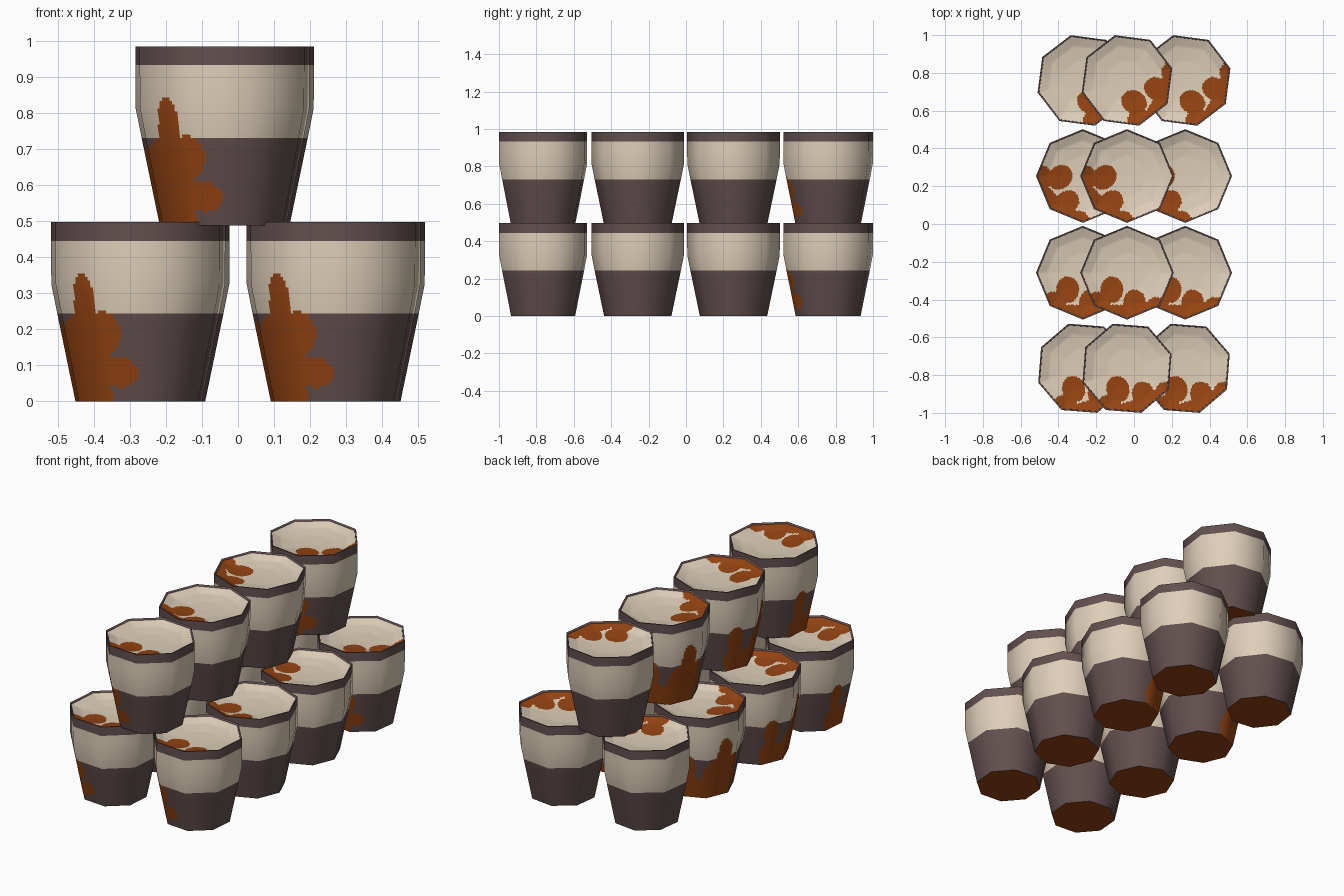
import bpy
import bmesh
import math
from mathutils import Vector

if "Cube" in bpy.data.objects:
    bpy.data.objects.remove(bpy.data.objects["Cube"])

SIDES, FINE, HEIGHT = 8, 18, 0.497
STEP = math.tau / SIDES


def material(name, rgb):
    mat = bpy.data.materials.new(name)
    mat.use_nodes = True
    mat.diffuse_color = (*rgb, 1)
    bsdf = mat.node_tree.nodes["Principled BSDF"]
    bsdf.inputs["Base Color"].default_value = (*rgb, 1)
    bsdf.inputs["Roughness"].default_value = 0.8
    return mat


CREAM, BROWN, RUST = range(3)
materials = [material("cream glaze", (0.73, 0.62, 0.48)),
             material("dark brown glaze", (0.125, 0.079, 0.079)),
             material("rust stain", (0.30, 0.057, 0.006))]

# Stain outlines as unions of ellipses: (centre, centre, radius, radius)
SIDE_STAIN = [(207, 0.26, 11, 0.095), (200, 0.12, 27, 0.125), (224, 0.19, 13, 0.06),
              (235, 0.08, 15, 0.042), (150, 0.19, 12, 0.085), (150, 0.06, 19, 0.09),
              (180, 0, 48, 0.12)]
TOP_STAIN = [(-0.08, -0.09, 0.06, 0.07), (0.04, -0.16, 0.06, 0.07),
             (-0.15, -0.16, 0.06, 0.06), (0.16, -0.18, 0.06, 0.05)]


def stained(a, b, blobs):
    return any(((a - u) / ru) ** 2 + ((b - v) / rv) ** 2 < 1 for u, v, ru, rv in blobs)


def columns(fine_facets):
    """Positions round the octagon in facet units, dense on the stained facets."""
    out = []
    for k in range(SIDES):
        n = FINE if k in fine_facets else 1
        out += [k + i / n for i in range(n)]
    return out


def rim_point(s, radius, z):
    """Point on a straight-sided octagon at position s."""
    k = math.floor(s)
    a, b = (Vector((math.cos(j * STEP), math.sin(j * STEP), 0)) for j in (k, k + 1))
    return a.lerp(b, s - k) * radius + Vector((0, 0, z))


def loft(bm, cols, rings, colour):
    """Skin a stack of octagon rings; colour each face by its centre."""
    grid = [[bm.verts.new(rim_point(s, r, z)) for s in cols] for r, z in rings]
    n = len(cols)
    for low, high in zip(grid, grid[1:]):
        for i in range(n):
            j = (i + 1) % n
            face = bm.faces.new((low[i], low[j], high[j], high[i]))
            end = cols[j] if j else SIDES
            face.material_index = colour(face.calc_center_median(), (cols[i] + end) / 2)
    return grid


def resample(profile, counts):
    """Divide each profile segment evenly."""
    out = [profile[0]]
    for (r0, z0), (r1, z1), n in zip(profile, profile[1:], counts):
        out += [(r0 + (r1 - r0) * i / n, z0 + (z1 - z0) * i / n) for i in range(1, n + 1)]
    return out


def side_colour(c, s):
    if stained(s * 360 / SIDES, c.z, SIDE_STAIN):
        return RUST
    return CREAM if 0.243 < c.z < 0.445 else BROWN


def top_colour(c, s):
    return RUST if c.y < -0.17 or stained(c.x, c.y, TOP_STAIN) else CREAM


def build_cup_mesh():
    bm = bmesh.new()
    # Outer wall: tapering foot, upright upper part
    wall = [(0.18, 0), (0.2305, 0.243), (0.247, 0.325), (0.248, 0.445), (0.248, HEIGHT)]
    loft(bm, columns((2, 3, 4, 5)), resample(wall, (28, 9, 12, 1)), side_colour)
    wall_verts = len(bm.verts)
    # Narrow flat rim
    loft(bm, columns(()), [(0.248, HEIGHT), (0.241, HEIGHT), (0.239, HEIGHT - 0.008)],
         lambda c, s: BROWN)
    # Shallow dished top
    dish = [(0.239, HEIGHT - 0.008), (0.19, 0.47), (0.11, 0.459), (0.005, 0.456)]
    dish_cols = columns((3, 4, 5, 6, 7))
    grid = loft(bm, dish_cols, resample(dish, (6, 10, 12)), top_colour)
    bm.faces.new(grid[-1]).material_index = CREAM
    # Stained base
    base = [bm.verts.new(rim_point(k, 0.18, 0)) for k in range(SIDES)]
    bm.faces.new(reversed(base)).material_index = RUST

    mesh = bpy.data.meshes.new("cup")
    bm.to_mesh(mesh)
    bm.free()
    for mat in materials:
        mesh.materials.append(mat)
    mesh.shade_smooth()

    # Round shading across the flat wall facets
    normals = []
    for loop in mesh.loops:
        co = mesh.vertices[loop.vertex_index].co
        if loop.vertex_index < wall_verts:
            tilt = -0.2 * min(1, max(0, (0.4 - co.z) / 0.2))
            flat = Vector((co.x, co.y, 0)).normalized()
            normals.append((flat + Vector((0, 0, tilt))).normalized())
        else:
            normals.append(Vector((0, 0, 0)))
    mesh.normals_split_custom_set(normals)
    return mesh


# Four rows of three stacked cups, each row turned differently
cup = build_cup_mesh()
rows = [("front", -0.764, 18), ("front_middle", -0.258, 0),
        ("back_middle", 0.254, -45), ("back", 0.76, 60)]
places = [("lower_right", -0.271, 0), ("lower_left", 0.271, 0), ("upper", -0.037, 0.488)]
for row, y, turn in rows:
    for place, x, z in places:
        obj = bpy.data.objects.new(f"{row}_{place}_cup", cup)
        obj.location = (x, y, z)
        obj.rotation_euler.z = math.radians(turn)
        bpy.context.collection.objects.link(obj)
